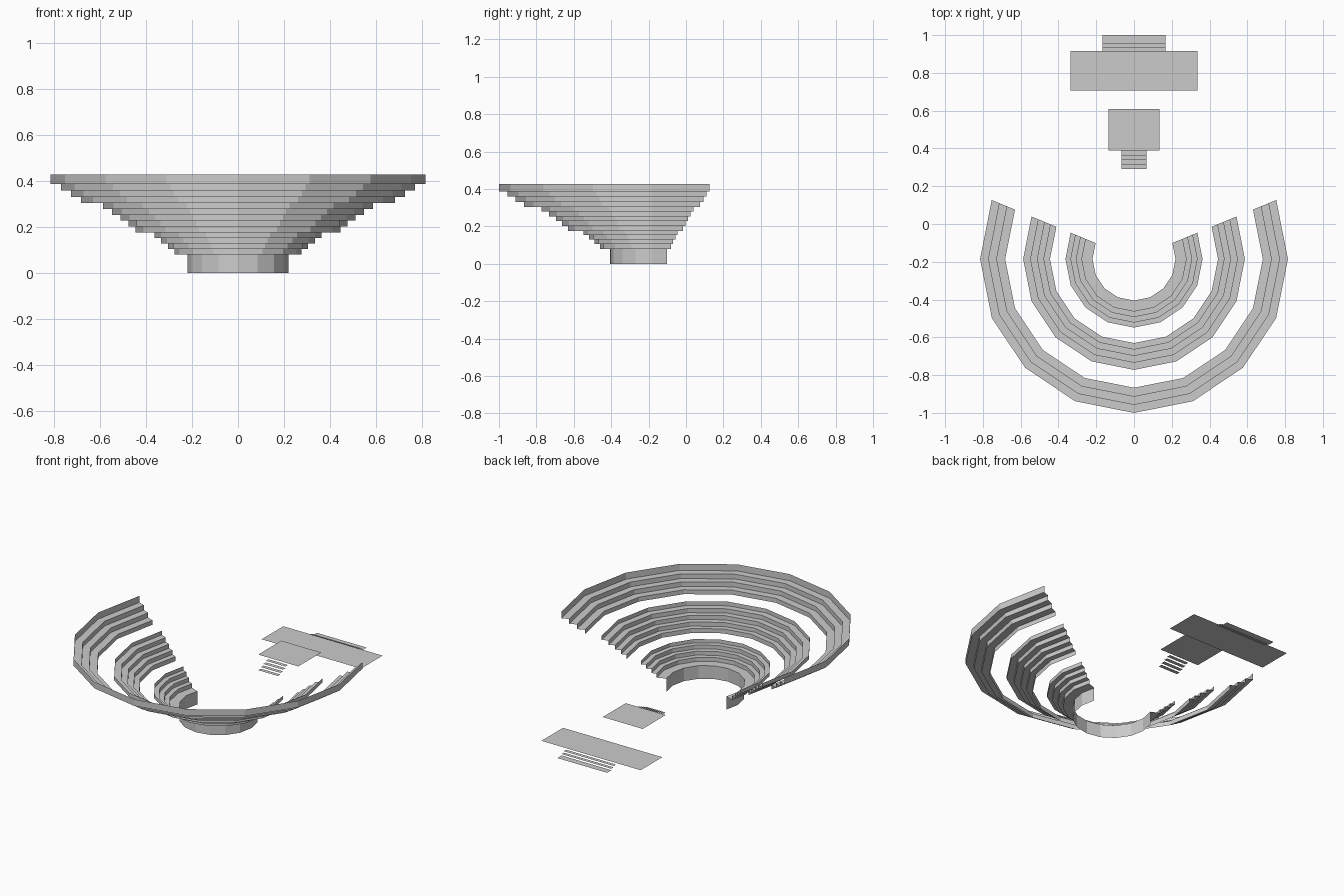
import bpy, bmesh
from math import radians, sin, cos

if "Cube" in bpy.data.objects:
    bpy.data.objects.remove(bpy.data.objects["Cube"])

CENTRE_Y = -0.185


def finish(bm, name):
    bmesh.ops.recalc_face_normals(bm, faces=bm.faces)
    mesh = bpy.data.meshes.new(name)
    bm.to_mesh(mesh)
    bm.free()
    obj = bpy.data.objects.new(name, mesh)
    bpy.context.collection.objects.link(obj)
    return obj


def tier(name, radii, heights):
    """Sweep a stair profile through ten flat 22.5 degree sectors."""
    profile = [(radii[0], heights[0])]
    for i, r in enumerate(radii):
        profile.append((r, heights[i + 1]))
        if i + 1 < len(radii):
            profile.append((radii[i + 1], heights[i + 1]))
    bm = bmesh.new()
    rows = []
    for k in range(11):
        a = radians(-202.5 + 22.5 * k)
        rows.append([bm.verts.new((r * cos(a), CENTRE_Y + r * sin(a), z))
                     for r, z in profile])
    for a, b in zip(rows, rows[1:]):
        for i in range(len(profile) - 1):
            bm.faces.new((a[i], b[i], b[i + 1], a[i + 1]))
    # the sheet faces up and inward
    obj = finish(bm, name)
    if sum(p.normal.z for p in obj.data.polygons) < 0:
        obj.data.flip_normals()


def slabs(name, items):
    """Flat horizontal sheets: half width, y start, y end, height."""
    bm = bmesh.new()
    for w, y0, y1, z in items:
        bm.faces.new([bm.verts.new(p) for p in
                      ((-w, y0, z), (w, y0, z), (w, y1, z), (-w, y1, z))])
    mesh = bpy.data.meshes.new(name)
    bm.to_mesh(mesh)
    bm.free()
    bpy.context.collection.objects.link(bpy.data.objects.new(name, mesh))


# Three seating banks separated by open walkways
tier("lower_seating", [0.22, 0.276, 0.305, 0.334, 0.363],
     [0, 0.08, 0.105, 0.129, 0.153, 0.176])
tier("middle_seating", [0.445, 0.477, 0.511, 0.547, 0.587],
     [0.176, 0.203, 0.228, 0.253, 0.279, 0.304])
tier("upper_seating", [0.682, 0.727, 0.77, 0.815],
     [0.304, 0.331, 0.359, 0.388, 0.428])

# Raised stage platform and its steps towards the seats
slabs("stage_platform", [(0.135, 0.388, 0.61, 0.135)])
slabs("stage_steps", [(0.066, 0.388 - 0.0243 * (i + 1), 0.388 - 0.0243 * i,
                       0.125 - 0.01 * i) for i in range(4)])

# Wide rear platform and its back steps
slabs("rear_platform", [(0.335, 0.707, 0.915, 0.053)])
slabs("rear_steps", [(0.168, 0.915, 0.937, 0.043),
                     (0.168, 0.937, 0.959, 0.034),
                     (0.168, 0.959, 1.0, 0.025)])
